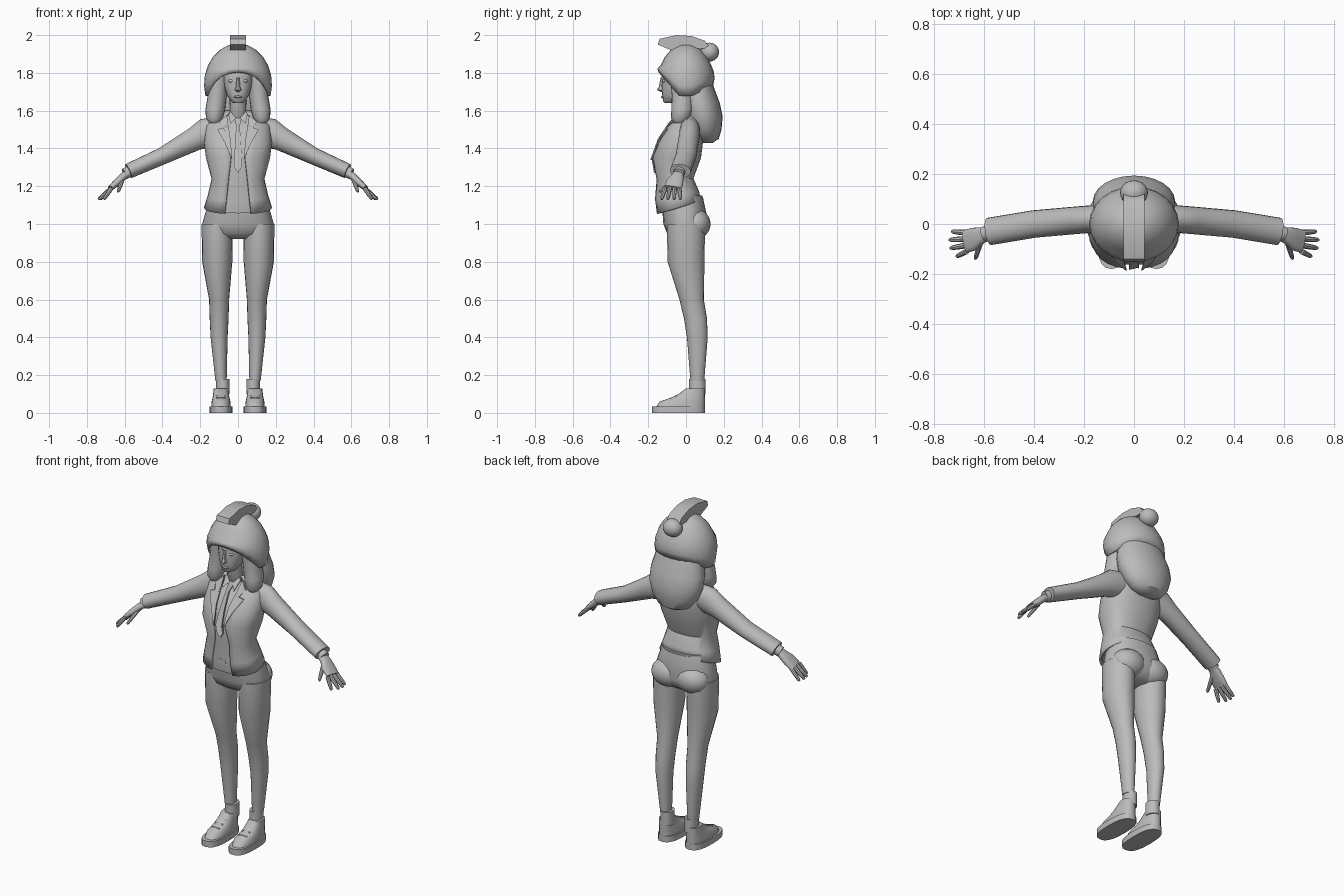
import bpy, bmesh, math
from mathutils import Vector

if "Cube" in bpy.data.objects:
    bpy.data.objects.remove(bpy.data.objects["Cube"])

shade = (0.5, 0.5, 0.5, 1)
grey = bpy.data.materials.new("plain grey")
grey.use_nodes = True
grey.diffuse_color = shade
grey.node_tree.nodes["Principled BSDF"].inputs["Base Color"].default_value = shade


def finish(name, bm, mirror=False, thickness=0, angle=40):
    """Turn a bmesh into a shaded object, mirrored in x if asked."""
    bmesh.ops.recalc_face_normals(bm, faces=bm.faces)
    mesh = bpy.data.meshes.new(name)
    bm.to_mesh(mesh)
    bm.free()
    mesh.materials.append(grey)
    ob = bpy.data.objects.new(name, mesh)
    bpy.context.collection.objects.link(ob)
    bpy.ops.object.select_all(action="DESELECT")
    ob.select_set(True)
    bpy.context.view_layer.objects.active = ob
    bpy.ops.object.shade_smooth_by_angle(angle=math.radians(angle))
    if thickness:
        ob.modifiers.new("thickness", "SOLIDIFY").thickness = thickness
    if mirror:
        ob.modifiers.new("mirror", "MIRROR")


def loft(name, rows, flat=True, sides=20, power=2, squash=1, gap=None, shape=None, closed=True, **options):
    """Join rings (x, y, z, width, optional depth); flat rings lie level, others follow the path."""
    bm, rings = bmesh.new(), []
    centres = [Vector(row[:3]) for row in rows]
    last = len(rows) - 1
    for i, (row, centre) in enumerate(zip(rows, centres)):
        width = row[3]
        depth = row[4] if len(row) > 4 else width * squash
        along = Vector((0, 0, 1)) if flat else (centres[min(i + 1, last)] - centres[max(i - 1, 0)]).normalized()
        v = Vector((0, 1, 0))
        v = (v - along * v.dot(along)).normalized()
        u = v.cross(along)
        start = math.asin(gap(centre.z, width) / width) if gap else 0
        ring = []
        for k in range(sides):
            turn = start + (math.tau - 2 * start) * k / (sides - 1 if gap else sides)
            c, s = math.sin(turn), -math.cos(turn)
            p = centre + u * width * math.copysign(abs(c) ** (2 / power), c)
            p += v * depth * math.copysign(abs(s) ** (2 / power), s)
            if shape:
                p.z += shape(p)
            ring.append(bm.verts.new(p))
        rings.append(ring)
    for low, high in zip(rings, rings[1:]):
        for k in range(sides - 1 if gap else sides):
            n = (k + 1) % sides
            bm.faces.new((low[k], low[n], high[n], high[k]))
    if closed:
        bm.faces.new(rings[0])
        bm.faces.new(rings[-1])
    finish(name, bm, **options)


def plate(name, outline, push, **options):
    """Solid from a loop of points pushed along a vector."""
    bm = bmesh.new()
    face = bm.faces.new([bm.verts.new(p) for p in outline])
    made = bmesh.ops.extrude_face_region(bm, geom=[face])["geom"]
    bmesh.ops.translate(bm, vec=push, verts=[g for g in made if isinstance(g, bmesh.types.BMVert)])
    finish(name, bm, angle=25, **options)


def ball(name, centre, size, **options):
    bm = bmesh.new()
    bmesh.ops.create_uvsphere(bm, u_segments=20, v_segments=12, radius=1)
    bmesh.ops.scale(bm, vec=size, verts=bm.verts)
    bmesh.ops.translate(bm, vec=centre, verts=bm.verts)
    finish(name, bm, **options)


# Trousers: pelvis, seat and legs
loft("trouser_pelvis", [(0, 0, .92, .1, .06), (0, 0, .95, .18, .1), (0, 0, 1, .19, .12), (0, -.02, 1.14, .15, .11)],
     power=2.2)
ball("trouser_seat", (.08, .05, 1), (.1, .08, .08), mirror=True)
loft("trouser_leg", [(.09, .06, .17, .03), (.1, .06, .4, .045), (.1, .05, .5, .05), (.1, .03, .6, .053),
     (.11, 0, .8, .08), (.11, 0, 1, .083)], squash=1.22, mirror=True)

# Shoes and socks: every shoe layer shares the heel line
loft("sock", [(.08, .06, z, .036, .043) for z in (.1, .18)], mirror=True)
loft("shoe_sole", [(.09, -.04, z, .06, .14) for z in (0, .035)], power=2.6, mirror=True)
loft("shoe_upper", [(.09, .1 - length, z, .03 + length / 6, length)
     for z, length in [(.03, .13), (.06, .12), (.08, .09), (.1, .07), (.13, .05)]], power=2.4, mirror=True)
for i in range(3):
    y, z = -.08 + .03 * i, .075 + .013 * i
    loft("shoe_lace", [(x, y, z, .006) for x in (.065, .115)], flat=False, sides=6, mirror=True)

# Torso: shirt under an open jacket, both with a hem that dips at the front
torso = [(-.04, 1.1, .18, .12), (-.05, 1.16, .16, .12), (-.06, 1.24, .14, .1), (-.05, 1.35, .17, .13),
         (-.03, 1.43, .18, .12), (0, 1.52, .17, .1), (.02, 1.57, .13, .06), (.01, 1.6, .07, .05)]
bulge = 2.3


def hem(p):
    return 2 * max(0, 1.25 - p.z) * p.y


def opening(z, width):
    return min(width / 2, .03 + abs(z - 1.35) / 8)


def chest(x, z):
    """Point just in front of the jacket surface."""
    for low, high in zip(torso, torso[1:]):
        if low[1] <= z <= high[1]:
            mix = (z - low[1]) / (high[1] - low[1])
            y, _, width, depth = [a + (b - a) * mix for a, b in zip(low, high)]
            return x, y - depth * (1 - abs(x / width) ** bulge) ** (1 / bulge) - .004, z


loft("shirt", [(0, y, z, w - .016, d - .016) for y, z, w, d in torso], shape=hem, power=bulge, sides=28)
loft("jacket", [(0, *row) for row in torso], shape=hem, gap=opening, power=bulge, sides=28,
     thickness=.012, closed=False)

# Lapels, collar, tie and belt
lapel = [(.03, 1.34), (.07, 1.43), (.11, 1.5), (.08, 1.51), (.1, 1.54), (.06, 1.58), (.04, 1.45)]
plate("jacket_lapel", [chest(*p) for p in lapel], (0, -.008, 0), mirror=True)
collar = [(.01, 1.56), (.04, 1.53), (.05, 1.58), (.04, 1.595)]
plate("shirt_collar", [chest(*p) for p in collar], (0, -.008, 0), mirror=True)
tie = [(.02, 1.3), (.02, 1.35), (.015, 1.43), (.01, 1.52), (.02, 1.57)]
plate("tie", [chest(0, 1.27)] + [chest(*p) for p in tie] + [chest(-x, z) for x, z in reversed(tie)], (0, .012, 0))
loft("belt", [(0, -.03, z, .15, .117) for z in (1.1, 1.15)], power=bulge)
for w, h, depth in [(.035, .02, .006), (.025, .01, .01)]:
    corners = [(-w, -h), (w, -h), (w, h), (-w, h)]
    plate("belt_buckle", [(x, -.144, 1.125 + z) for x, z in corners], (0, -depth, 0))

# Arms: sleeve, cuff, palm and digits
sleeve = [(.1, .02, 1.5, .07), (.17, .02, 1.48, .08), (.23, .015, 1.45, .063), (.4, 0, 1.36, .045), (.58, -.03, 1.28, .04)]
loft("sleeve", [(*row, .055) for row in sleeve], flat=False, mirror=True)
loft("shirt_cuff", [(.56, -.03, 1.285, .03), (.6, -.04, 1.265, .03)], flat=False, mirror=True)
loft("palm", [(.58, -.04, 1.27, .02, .025), (.61, -.045, 1.25, .02, .033), (.64, -.06, 1.22, .02, .046),
     (.675, -.07, 1.19, .014, .046)], flat=False, power=2.5, mirror=True)


def digit(name, root, tip):
    a, b = Vector(root), Vector(tip)
    rows = [(*a.lerp(b, t), r) for t, r in [(0, .012), (.5, .011), (.9, .009), (1, .005)]]
    loft(name, rows, flat=False, sides=8, mirror=True)


for i, reach in enumerate([.73, .74, .735, .71]):
    digit("finger", (.67, -.035 - i / 40, 1.19), (reach, -.03 - i / 30, 1.13))
digit("thumb", (.61, -.06, 1.24), (.635, -.14, 1.17))

# Head: neck, face and features
loft("neck", [(0, 0, 1.55, .05), (0, -.03, 1.61, .043), (0, -.035, 1.68, .045)])
loft("head", [(0, -.09, 1.64, .02), (0, -.08, 1.65, .038), (0, -.06, 1.685, .06), (0, -.05, 1.73, .073),
     (0, -.04, 1.78, .08), (0, -.03, 1.85, .08)], squash=1.1, power=2.2)
loft("nose", [(0, -.125, 1.7, .009), (0, -.132, 1.71, .018), (0, -.13, 1.725, .012), (0, -.125, 1.775, .008)],
     squash=1.2, sides=8)
ball("lips", (0, -.12, 1.673), (.022, .012, .007))
ball("eye", (.033, -.113, 1.757), (.018, .012, .009), mirror=True)
plate("eyebrow", [(.012, -.13, 1.77), (.05, -.115, 1.78), (.05, -.115, 1.79), (.012, -.13, 1.78)],
      (0, .009, 0), mirror=True)

# Hair: back mass and side locks
loft("hair_back", [(0, .11, 1.43, .05), (0, .11, 1.45, .1), (0, .1, 1.5, .14), (0, .09, 1.57, .165),
     (0, .075, 1.64, .165), (0, .05, 1.75, .14)], squash=.63, sides=24)
loft("hair_lock", [(.125, -.035, 1.535, .025), (.125, -.03, 1.56, .045), (.12, -.02, 1.61, .052),
     (.11, -.02, 1.68, .05), (.1, -.03, 1.8, .05)], squash=1.1, mirror=True)


# Cap: dome with a raised brim, crest and pompom
def brim(p):
    return max(0, 1.84 - p.z) * (7 * max(0, -p.y - .035) + 3 * max(0, p.y - .03))


arc = [math.radians(a) for a in range(-17, 90, 15)]
loft("cap", [(0, 0, 1.74 + .215 * math.sin(a), .18 * math.cos(a)) for a in arc],
     squash=.84, sides=24, shape=brim, thickness=.012, closed=False)
crest = [(-.15, 1.95), (-.14, 1.98), (-.05, 2), (.03, 1.995), (.1, 1.97), (.13, 1.93), (.06, 1.93), (-.08, 1.92)]
plate("cap_crest", [(-.042, *p) for p in crest], (.084, 0, 0))
ball("cap_pompom", (0, .125, 1.91), (.056, .05, .05))
